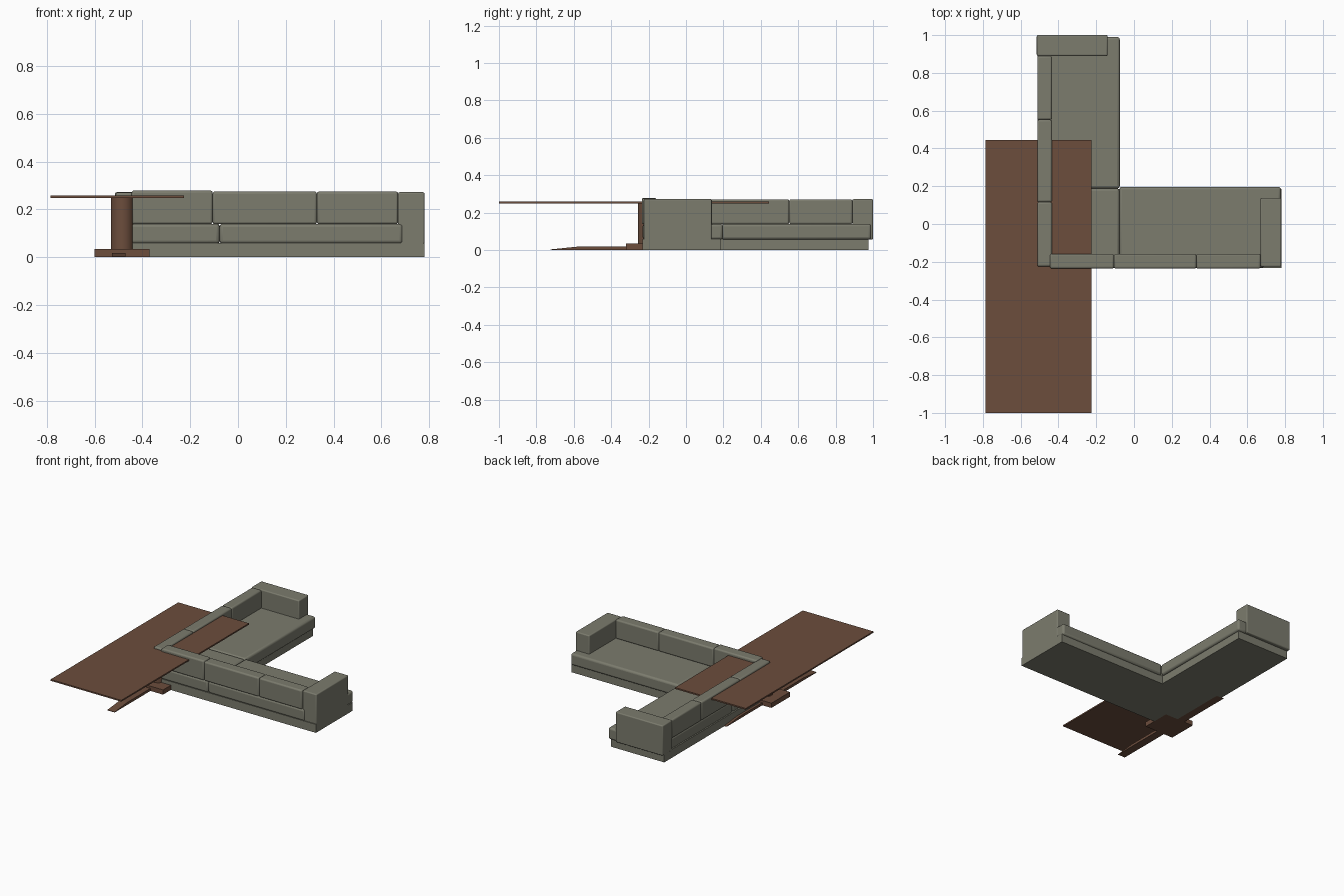
import bpy, bmesh

if "Cube" in bpy.data.objects:
    bpy.data.objects.remove(bpy.data.objects["Cube"])


def material(name, color):
    m = bpy.data.materials.new(name)
    m.diffuse_color = (*color, 1)
    m.use_nodes = True
    m.node_tree.nodes["Principled BSDF"].inputs["Base Color"].default_value = m.diffuse_color
    return m


olive = material("olive fabric", (0.20, 0.20, 0.155))
brown = material("brown wood", (0.15, 0.075, 0.046))


def finish(name, bm, mat, bevel=0.0, segments=3):
    bmesh.ops.recalc_face_normals(bm, faces=bm.faces)
    me = bpy.data.meshes.new(name)
    bm.to_mesh(me)
    bm.free()
    ob = bpy.data.objects.new(name, me)
    bpy.context.collection.objects.link(ob)
    me.materials.append(mat)
    if bevel:
        mod = ob.modifiers.new("soft edges", 'BEVEL')
        mod.width = bevel
        mod.segments = segments
        bpy.ops.object.select_all(action='DESELECT')
        ob.select_set(True)
        bpy.context.view_layer.objects.active = ob
        bpy.ops.object.shade_smooth_by_angle()
    return ob


def prism(name, points, axis, lo, hi, mat, bevel=0.0, segments=3):
    """Extrude a 2D outline along x or z."""
    bm = bmesh.new()
    place = (lambda a, b: (lo, a, b)) if axis == 'x' else (lambda a, b: (a, b, lo))
    face = bm.faces.new([bm.verts.new(place(*p)) for p in points])
    new = bmesh.ops.extrude_face_region(bm, geom=[face])["geom"]
    move = (hi - lo, 0, 0) if axis == 'x' else (0, 0, hi - lo)
    bmesh.ops.translate(bm, vec=move, verts=[v for v in new if isinstance(v, bmesh.types.BMVert)])
    return finish(name, bm, mat, bevel, segments)


def box(name, x, y, z, mat, bevel=0.0, segments=3):
    pts = [(x[0], y[0]), (x[1], y[0]), (x[1], y[1]), (x[0], y[1])]
    return prism(name, pts, 'z', z[0], z[1], mat, bevel, segments)


# L-shaped plinth
prism("sofa_base", [(-0.51, -0.232), (0.78, -0.232), (0.78, 0.185), (-0.09, 0.185),
                    (-0.09, 0.975), (-0.51, 0.975)], 'z', 0, 0.06, olive)

# Seat cushions; the long ones wrap in front of the arms
SEAT = (0.056, 0.14)
box("corner_seat", (-0.505, -0.077), (-0.232, 0.188), SEAT, olive, 0.014)
prism("right_seat", [(-0.077, -0.232), (0.69, -0.232), (0.69, 0.12), (0.778, 0.12),
                     (0.778, 0.197), (-0.077, 0.197)], 'z', *SEAT, olive, 0.014)
prism("rear_seat", [(-0.505, 0.188), (-0.075, 0.188), (-0.075, 0.99), (-0.16, 0.99),
                    (-0.16, 0.91), (-0.505, 0.91)], 'z', *SEAT, olive, 0.014)

# Arms
box("right_arm", (0.67, 0.78), (-0.226, 0.138), (0, 0.272), olive, 0.007)
box("rear_arm", (-0.515, -0.14), (0.89, 1.0), (0.056, 0.272), olive, 0.007)

# Back cushions along both runs
for i, (a, b, top) in enumerate([(-0.445, -0.106, 0.279), (-0.106, 0.33, 0.275), (0.33, 0.67, 0.275)]):
    box(f"right_back_cushion_{i + 1}", (a, b), (-0.236, -0.158), (0.138, top), olive, 0.01)
for i, (a, b) in enumerate([(-0.225, 0.116), (0.116, 0.552), (0.552, 0.89)]):
    box(f"rear_back_cushion_{i + 1}", (-0.512, -0.434), (a, b), (0.138, 0.271), olive, 0.01)

# Table: top, round column, foot block and tapered runner
box("table_top", (-0.785, -0.225), (-1.0, 0.445), (0.248, 0.258), brown)
bm = bmesh.new()
bmesh.ops.create_cone(bm, cap_ends=True, segments=32, radius1=0.048, radius2=0.048, depth=0.22)
bmesh.ops.translate(bm, vec=(-0.484, -0.209, 0.14), verts=bm.verts)
column = finish("table_column", bm, brown)
bpy.ops.object.select_all(action='DESELECT')
column.select_set(True)
bpy.context.view_layer.objects.active = column
bpy.ops.object.shade_smooth_by_angle()
box("table_foot_block", (-0.60, -0.37), (-0.32, -0.11), (0, 0.034), brown)
prism("table_foot_runner", [(-0.725, 0), (0.295, 0), (0.295, 0.003), (0.15, 0.018),
                            (-0.58, 0.018), (-0.725, 0.003)], 'x', -0.528, -0.47, brown)
